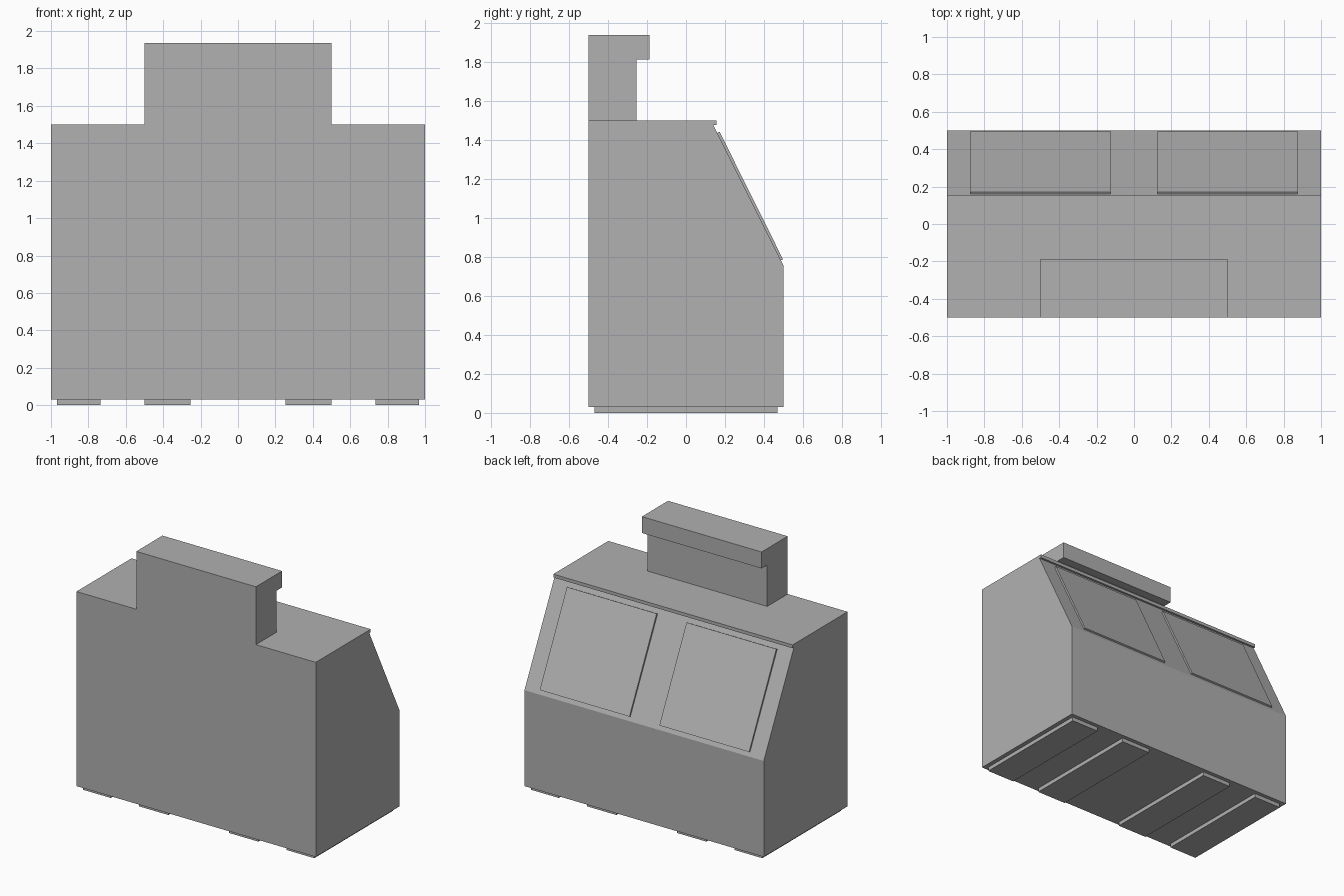
import bpy, bmesh

if "Cube" in bpy.data.objects:
    bpy.data.objects.remove(bpy.data.objects["Cube"])

# Dark grey paint
grey = bpy.data.materials.new("dark_grey")
grey.diffuse_color = (0.44, 0.44, 0.44, 1)
grey.use_nodes = True
grey.node_tree.nodes["Principled BSDF"].inputs["Base Color"].default_value = grey.diffuse_color


def extrude_profile(name, profile, x0, x1):
    """Extrude a closed (y, z) outline along x."""
    bm = bmesh.new()
    face = bm.faces.new([bm.verts.new((x0, y, z)) for y, z in profile])
    ext = bmesh.ops.extrude_face_region(bm, geom=[face])
    verts = [g for g in ext["geom"] if isinstance(g, bmesh.types.BMVert)]
    bmesh.ops.translate(bm, verts=verts, vec=(x1 - x0, 0, 0))
    bmesh.ops.recalc_face_normals(bm, faces=bm.faces)
    mesh = bpy.data.meshes.new(name)
    bm.to_mesh(mesh)
    bm.free()
    mesh.materials.append(grey)
    obj = bpy.data.objects.new(name, mesh)
    bpy.context.collection.objects.link(obj)
    return obj


# Cabinet with sloped rear face and overhanging top lip
extrude_profile("cabinet_body", [(-0.5, 0.03), (0.5, 0.03), (0.5, 0.755), (0.14, 1.475),
                                 (0.156, 1.475), (0.156, 1.5), (-0.5, 1.5)], -1, 1)

# Upper box with overhanging head
extrude_profile("upper_box", [(-0.5, 1.5), (-0.255, 1.5), (-0.255, 1.813),
                              (-0.188, 1.813), (-0.188, 1.937), (-0.5, 1.937)], -0.5, 0.5)

# Raised panels on the slope, and floor runners, mirrored left and right
panel = [(0.4855, 0.782), (0.497, 0.788), (0.172, 1.442), (0.16, 1.436)]
runner = [(-0.47, 0), (0.47, 0), (0.47, 0.03), (-0.47, 0.03)]
for side, s in (("left", -1), ("right", 1)):
    extrude_profile(f"sloped_panel_{side}", panel, s * 0.125, s * 0.875)
    extrude_profile(f"inner_runner_{side}", runner, s * 0.253, s * 0.5)
    extrude_profile(f"outer_runner_{side}", runner, s * 0.735, s * 0.967)
